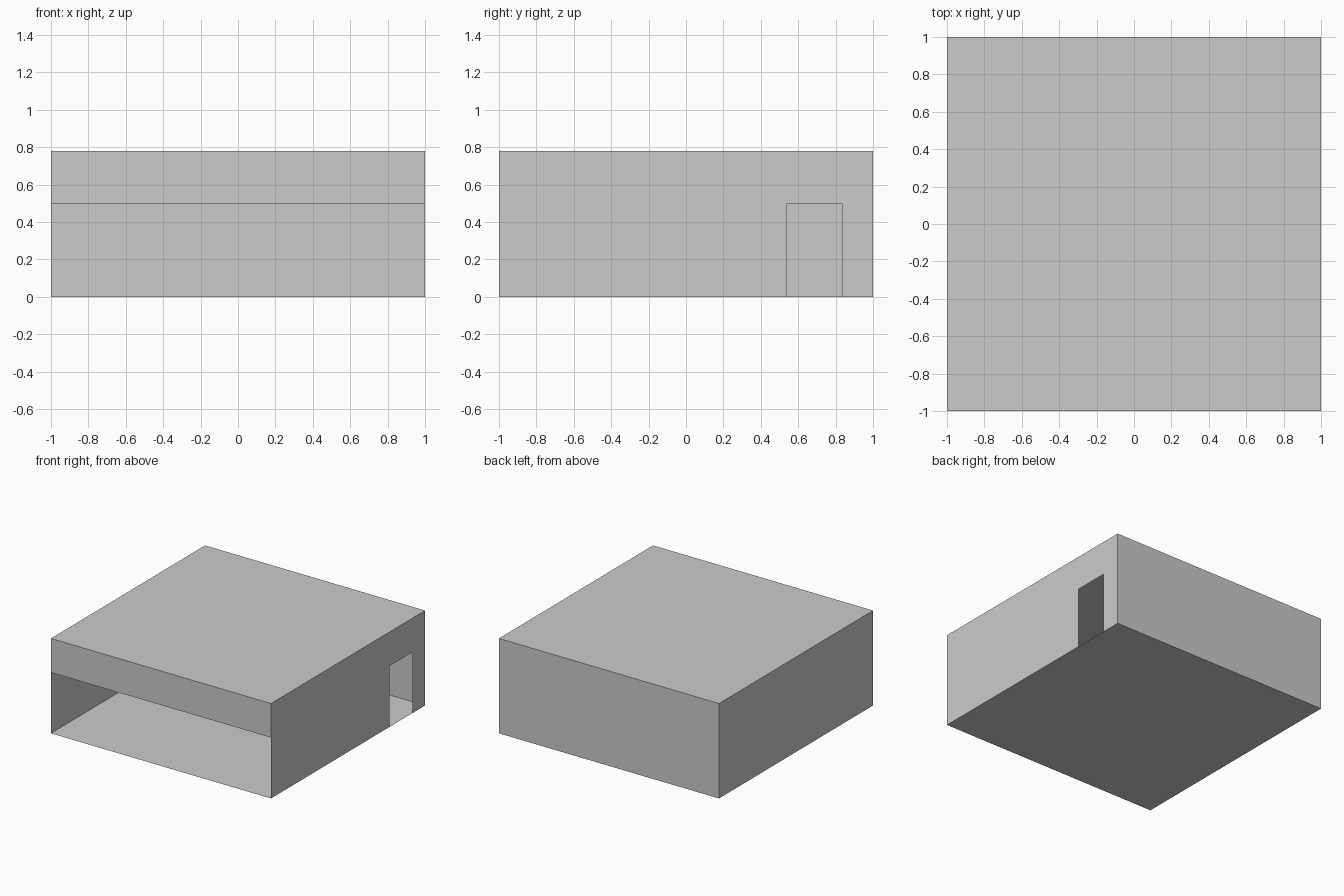
import bpy, bmesh

if "Cube" in bpy.data.objects:
    bpy.data.objects.remove(bpy.data.objects["Cube"])

H = 0.78            # roof height
OPEN = 0.50         # height of front opening and doorway
D0, D1 = 0.54, 0.835  # doorway along y


def panel(name, outline, place, flip=False):
    """Flat thin panel: a 2D outline placed in 3D by the given function."""
    bm = bmesh.new()
    verts = [bm.verts.new(place(u, v)) for u, v in outline]
    face = bm.faces.new(verts)
    if flip:
        face.normal_flip()
    mesh = bpy.data.meshes.new(name)
    bm.to_mesh(mesh)
    bm.free()
    obj = bpy.data.objects.new(name, mesh)
    bpy.context.collection.objects.link(obj)
    return obj


def rect(v0, v1):
    return [(-1, v0), (1, v0), (1, v1), (-1, v1)]


# Floor and roof
panel("floor", rect(-1, 1), lambda u, v: (u, v, 0), flip=True)
panel("roof", rect(-1, 1), lambda u, v: (u, v, H))

# Solid back and left walls
panel("back_wall", rect(0, H), lambda u, v: (u, 1, v), flip=True)
panel("left_wall", rect(0, H), lambda u, v: (-1, u, v), flip=True)

# Header above the wide front opening
panel("front_header", rect(OPEN, H), lambda u, v: (u, -1, v))

# Right wall with doorway notch
panel("right_wall",
      [(-1, 0), (D0, 0), (D0, OPEN), (D1, OPEN), (D1, 0), (1, 0), (1, H), (-1, H)],
      lambda u, v: (1, u, v))
